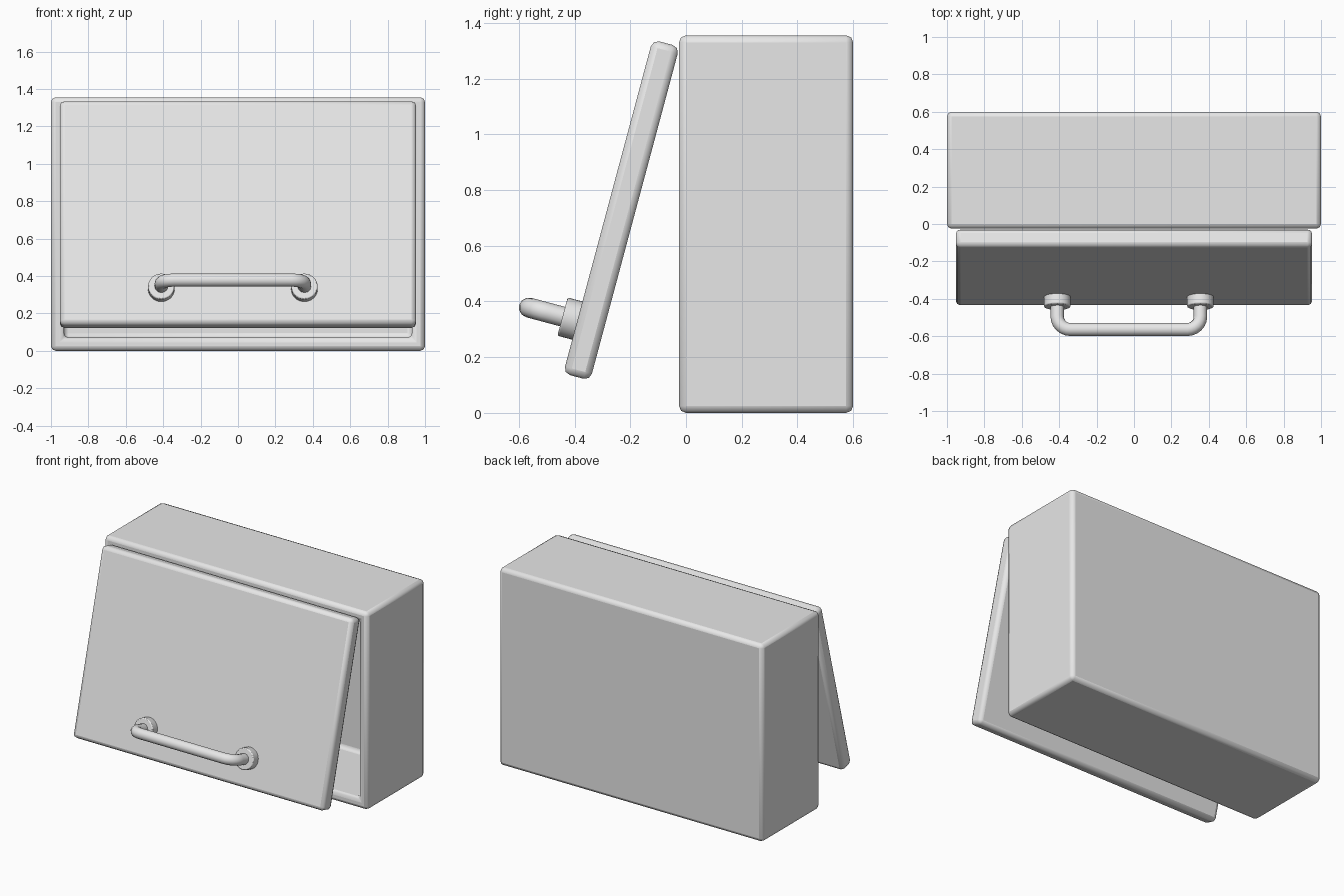
import bpy, bmesh
from math import radians, sin, cos, pi
from mathutils import Matrix, Vector

old = bpy.data.objects.get("Cube")
if old:
    bpy.data.objects.remove(old, do_unlink=True)

# One plain grey for everything
GREY = (0.8, 0.8, 0.8, 1)
grey = bpy.data.materials.new("light grey")
grey.use_nodes = True
grey.diffuse_color = GREY
grey.node_tree.nodes["Principled BSDF"].inputs["Base Color"].default_value = GREY


def finish(obj, bevel=0, segments=2):
    obj.data.materials.clear()
    obj.data.materials.append(grey)
    if bevel:
        mod = obj.modifiers.new("rounded edges", "BEVEL")
        mod.width, mod.segments = bevel, segments
        mod.limit_method = "ANGLE"
    bpy.ops.object.select_all(action="DESELECT")
    obj.select_set(True)
    bpy.context.view_layer.objects.active = obj
    if obj.type == "CURVE":
        bpy.ops.object.convert(target="MESH")
        obj = bpy.context.object
    bpy.ops.object.shade_smooth_by_angle(angle=radians(50))
    return obj


def add_mesh(name, bm, matrix=Matrix()):
    bmesh.ops.recalc_face_normals(bm, faces=bm.faces)
    mesh = bpy.data.meshes.new(name)
    bm.to_mesh(mesh)
    bm.free()
    obj = bpy.data.objects.new(name, mesh)
    bpy.context.collection.objects.link(obj)
    obj.matrix_world = matrix
    return obj


def box(size, centre):
    bm = bmesh.new()
    bmesh.ops.create_cube(bm, size=1, matrix=Matrix.Translation(centre) @ Matrix.Diagonal((*size, 1)))
    return bm


# Open-fronted cabinet: inset the front face and push it back
WALL, DEPTH = 0.07, 0.625
bm = box((2, DEPTH, 1.355), (0, 0.2875, 0.6775))
front = min(bm.faces, key=lambda f: f.calc_center_median().y)
bmesh.ops.inset_region(bm, faces=[front], thickness=WALL, use_even_offset=True)
cavity = bmesh.ops.extrude_face_region(bm, geom=[front])
bmesh.ops.translate(bm, vec=(0, DEPTH - WALL, 0),
                    verts=[v for v in cavity["geom"] if isinstance(v, bmesh.types.BMVert)])
if front.is_valid:
    bmesh.ops.delete(bm, geom=[front], context="FACES_ONLY")
finish(add_mesh("cabinet", bm), 0.025)

# Door tilted open at the bottom; the handle shares its frame
tilt = Matrix.Translation((0, -0.232, 0.728)) @ Matrix.Rotation(radians(-15), 4, "X")
THICK = 0.1
finish(add_mesh("door", box((1.906, THICK, 1.24), (0, 0, 0)), tilt), 0.025)

# Handle flanges
LEFT, RIGHT, HEIGHT, REACH, BEND = 0.355, -0.41, -0.424, 0.18, 0.07
FACE = -THICK / 2
for name, x in (("left", LEFT), ("right", RIGHT)):
    bm = bmesh.new()
    bmesh.ops.create_cone(bm, cap_ends=True, segments=32, radius1=0.071, radius2=0.071, depth=0.065,
                          matrix=Matrix.Translation((x, FACE - 0.0225, HEIGHT)) @ Matrix.Rotation(pi / 2, 4, "X"))
    finish(add_mesh(name + "_handle_flange", bm, tilt), 0.006)

# Handle bar: a tube along a path with two rounded corners
path = [Vector((RIGHT, FACE, HEIGHT))]
for x, side in ((RIGHT, -1), (LEFT, 1)):
    centre = Vector((x - side * BEND, FACE - REACH + BEND, HEIGHT))
    arc = [centre + BEND * Vector((side * cos(a), -sin(a), 0))
           for a in (i * pi / 12 for i in range(7))]
    path += arc if side < 0 else arc[::-1]
path.append(Vector((LEFT, FACE, HEIGHT)))

curve = bpy.data.curves.new("handle_bar", "CURVE")
curve.dimensions = "3D"
curve.bevel_depth = 0.036
curve.bevel_resolution = 4
curve.use_fill_caps = True
spline = curve.splines.new("POLY")
spline.points.add(len(path) - 1)
for point, co in zip(spline.points, path):
    point.co = (*co, 1)
bar = bpy.data.objects.new("handle_bar", curve)
bpy.context.collection.objects.link(bar)
bar.matrix_world = tilt
finish(bar)
